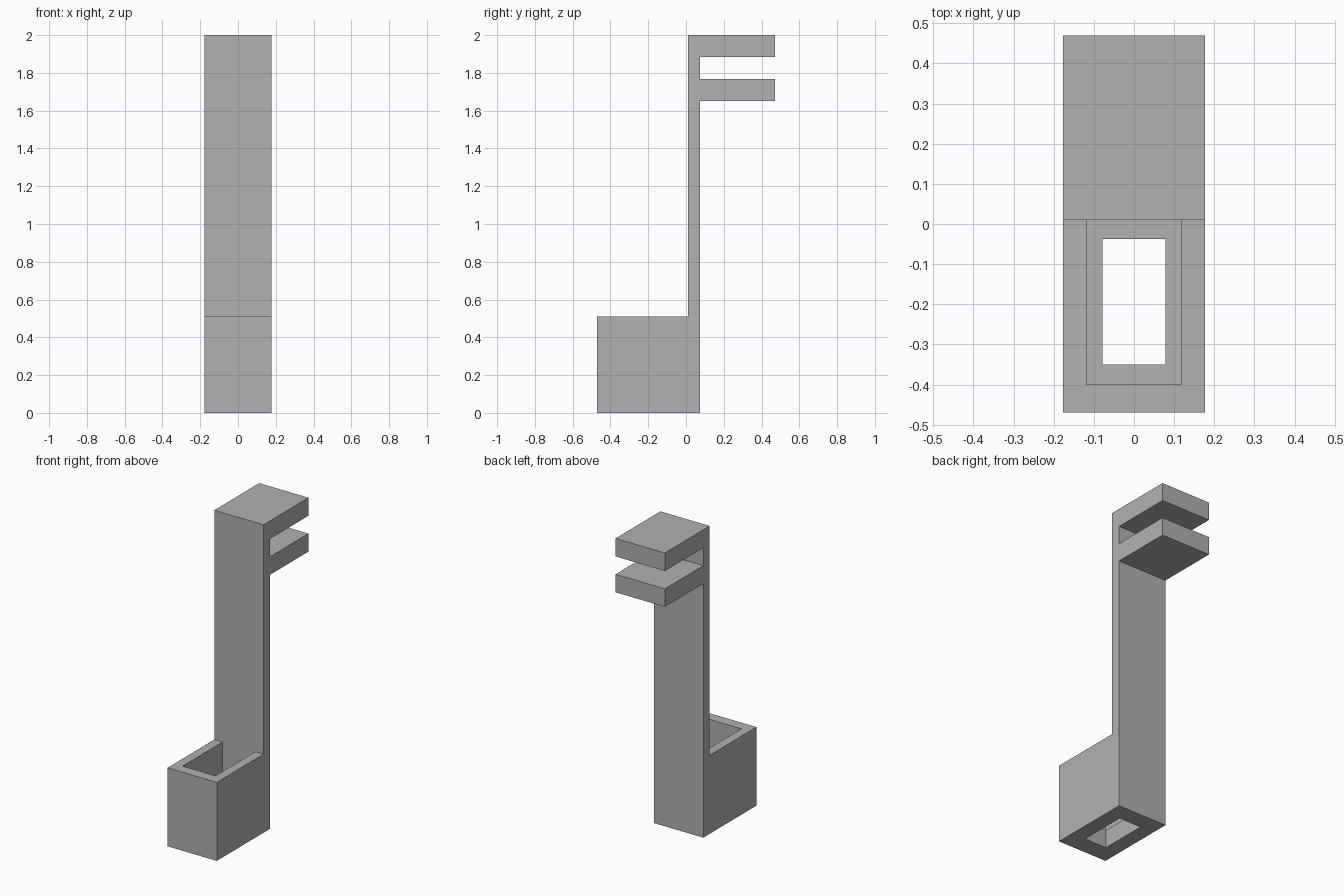
import bpy
import bmesh

cube = bpy.data.objects.get("Cube")
if cube:
    bpy.data.objects.remove(cube, do_unlink=True)

grey = bpy.data.materials.new("plain grey")
grey.use_nodes = True
colour = (0.44, 0.44, 0.44, 1)
grey.diffuse_color = colour
grey.node_tree.nodes["Principled BSDF"].inputs["Base Color"].default_value = colour

HALF_WIDTH = 0.177
FRONT, PLATE_FRONT, PLATE_BACK, PRONG_TIP = -0.47, 0.01, 0.075, 0.47
BOX_TOP, FLOOR, TOP = 0.51, 0.117, 2.0


def extrude_profile(name, profile, half_width):
    """Extrude a side profile of (y, z) points evenly across x."""
    bm = bmesh.new()
    face = bm.faces.new([bm.verts.new((-half_width, y, z)) for y, z in profile])
    result = bmesh.ops.extrude_face_region(bm, geom=[face])
    moved = [g for g in result["geom"] if isinstance(g, bmesh.types.BMVert)]
    bmesh.ops.translate(bm, verts=moved, vec=(2 * half_width, 0, 0))
    bmesh.ops.recalc_face_normals(bm, faces=bm.faces)
    mesh = bpy.data.meshes.new(name)
    bm.to_mesh(mesh)
    bm.free()
    mesh.materials.append(grey)
    obj = bpy.data.objects.new(name, mesh)
    bpy.context.collection.objects.link(obj)
    return obj


def cut(target, name, half_width, y0, y1, z0, z1):
    """Cut a box out of the target and discard the cutter."""
    cutter = extrude_profile(name, [(y0, z0), (y1, z0), (y1, z1), (y0, z1)], half_width)
    cutter.hide_render = True
    mod = target.modifiers.new(name, "BOOLEAN")
    mod.operation, mod.solver, mod.object = "DIFFERENCE", "EXACT", cutter
    bpy.context.view_layer.objects.active = target
    bpy.ops.object.modifier_apply(modifier=mod.name)
    bpy.data.objects.remove(cutter, do_unlink=True)


# Holder body: box at the foot, tall back plate and two rear prongs
holder = extrude_profile("holder_body", [
    (FRONT, 0), (PLATE_BACK, 0),
    (PLATE_BACK, 1.65), (PRONG_TIP, 1.65), (PRONG_TIP, 1.767), (PLATE_BACK, 1.767),
    (PLATE_BACK, 1.883), (PRONG_TIP, 1.883), (PRONG_TIP, TOP), (PLATE_FRONT, TOP),
    (PLATE_FRONT, BOX_TOP), (FRONT, BOX_TOP)], HALF_WIDTH)

# Open pocket in the box, then the slot through its floor
cut(holder, "pocket", 0.118, -0.40, PLATE_FRONT, FLOOR, BOX_TOP + 0.1)
cut(holder, "floor_slot", 0.079, -0.35, -0.037, -0.1, FLOOR + 0.1)
